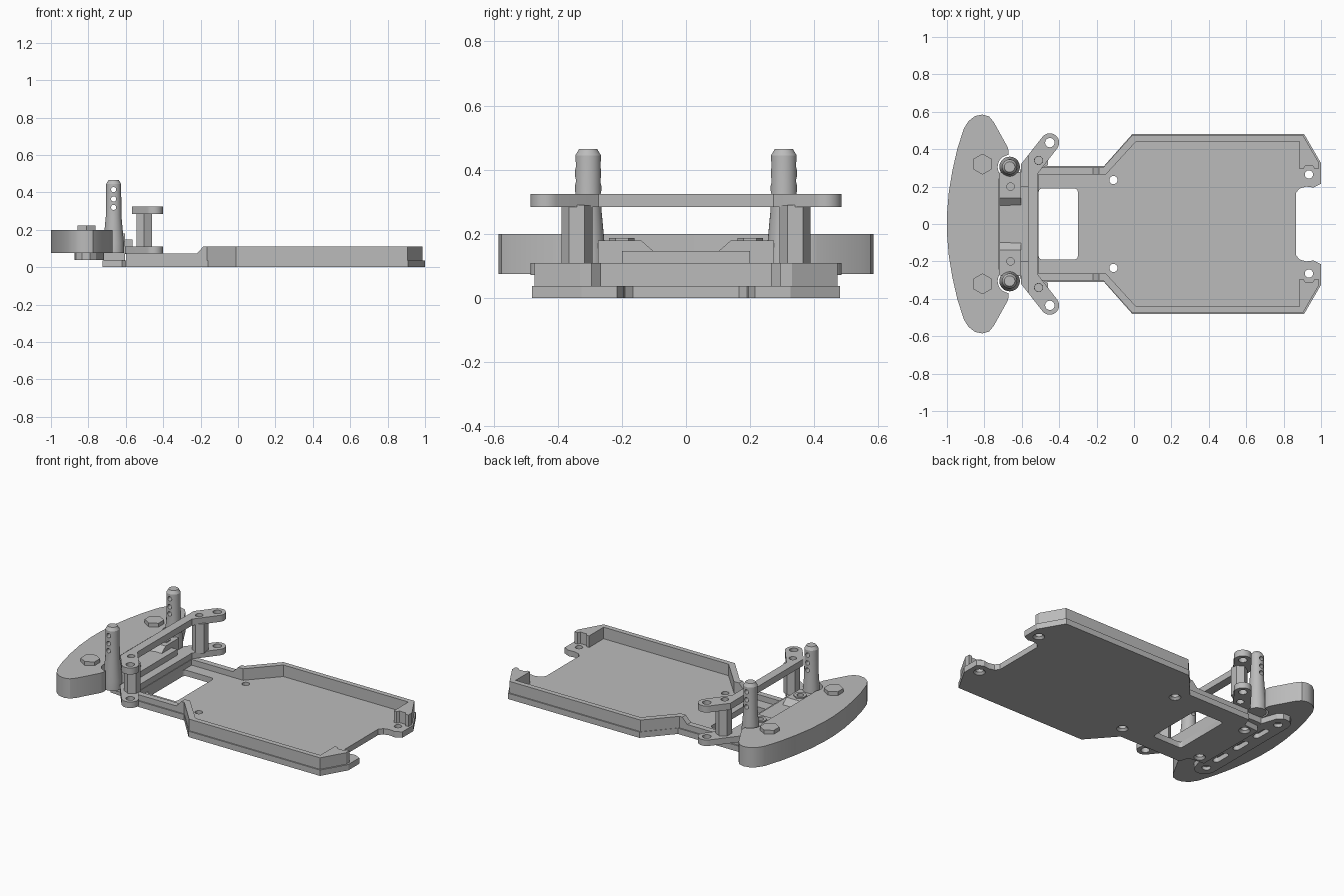
import bpy, bmesh
from math import sin, cos, pi, radians

if "Cube" in bpy.data.objects:
    bpy.data.objects.remove(bpy.data.objects["Cube"])

grey = bpy.data.materials.new("plain grey")
grey.use_nodes = True
GREY = (0.5, 0.5, 0.5, 1)
grey.diffuse_color = GREY
grey.node_tree.nodes["Principled BSDF"].inputs["Base Color"].default_value = GREY


def finish(name, bm):
    """Turn a bmesh into an object with the shared material."""
    bmesh.ops.recalc_face_normals(bm, faces=bm.faces)
    me = bpy.data.meshes.new(name)
    bm.to_mesh(me)
    bm.free()
    me.materials.append(grey)
    ob = bpy.data.objects.new(name, me)
    bpy.context.scene.collection.objects.link(ob)
    return ob


def prism(name, pts, lo, hi, axis="z"):
    """Extrude a 2D outline from lo to hi along an axis."""
    place = {"z": lambda a, b, h: (a, b, h),
             "y": lambda a, b, h: (a, h, b),
             "x": lambda a, b, h: (h, a, b)}[axis]
    bm = bmesh.new()
    rings = [[bm.verts.new(place(a, b, h)) for a, b in pts] for h in (lo, hi)]
    bm.faces.new(rings[0])
    bm.faces.new(rings[1])
    n = len(pts)
    for i in range(n):
        j = (i + 1) % n
        bm.faces.new((rings[0][i], rings[0][j], rings[1][j], rings[1][i]))
    return finish(name, bm)


def lathe(name, x, y, profile, n=32):
    """Stack rings of (radius, height) into a turned part."""
    bm = bmesh.new()
    rings = [[bm.verts.new((x + r * cos(2 * pi * i / n), y + r * sin(2 * pi * i / n), z))
              for i in range(n)] for r, z in profile]
    bm.faces.new(rings[0])
    bm.faces.new(rings[-1])
    for a, b in zip(rings, rings[1:]):
        for i in range(n):
            j = (i + 1) % n
            bm.faces.new((a[i], a[j], b[j], b[i]))
    return finish(name, bm)


def arc(cx, cy, r, start, end, n=12):
    return [(cx + r * cos(radians(start + (end - start) * i / n)),
             cy + r * sin(radians(start + (end - start) * i / n))) for i in range(n + 1)]


def circle(cx, cy, r, n=24, turn=0):
    return arc(cx, cy, r, turn, turn + 360, n)[:-1]


def mirrored(half):
    """Close a half outline across y = 0."""
    return half + [(x, -y) for x, y in reversed(half)]


def hole(x, y, r, lo=-1, hi=1, n=24):
    return prism("cutter", circle(x, y, r, n), lo, hi)


def cut(ob, cutters):
    """Subtract the cutters, bake the result and drop the helpers."""
    for c in cutters:
        c.hide_render = True
        m = ob.modifiers.new("cut", "BOOLEAN")
        m.operation, m.solver, m.object = "DIFFERENCE", "EXACT", c
    bpy.context.view_layer.update()
    dg = bpy.context.evaluated_depsgraph_get()
    me = bpy.data.meshes.new_from_object(ob.evaluated_get(dg))
    ob.modifiers.clear()
    ob.data = me
    for c in cutters:
        bpy.data.objects.remove(c)
    return ob


SIDES = (1, -1)
POST = (-0.665, 0.305)
BOSS = (-0.51, 0.34)
EAR = (-0.45, 0.435)

# Flat base plate with window, screw holes and countersinks
base = prism("base_plate", mirrored(
    [(-0.725, 0.24), (-0.62, 0.25), (-0.6, 0.31), (-0.16, 0.31), (-0.01, 0.48),
     (0.91, 0.48), (1, 0.325), (1, 0.215), (0.96, 0.195), (0.92, 0.2),
     (0.885, 0.19), (0.865, 0.165)]), 0, 0.037)
window = mirrored(arc(-0.49, 0.17, 0.02, 180, 90, 4) + arc(-0.32, 0.17, 0.02, 90, 0, 4))
cutters = [prism("cutter", window, -1, 1)]
for s in SIDES:
    for x, y in ((0.935, 0.265), (-0.11, 0.235), (-0.66, 0.2)):
        cutters += [hole(x, s * y, 0.022),
                    lathe("cutter", x, s * y, [(0.036, -0.01), (0.034, 0), (0.02, 0.015)], 24)]
cut(base, cutters)

# Side walls: tall round the tray, low along the neck, open at the tail
wall = prism("tray_wall", mirrored(
    [(-0.6, 0.302), (-0.165, 0.302), (-0.012, 0.472), (0.905, 0.472),
     (0.987, 0.33), (0.987, 0.2)]), 0.03, 0.11)
inner = mirrored([(-0.51, 0.265), (-0.15, 0.265), (0.01, 0.44), (0.885, 0.44),
                  (0.885, 0.295), (0.905, 0.295), (0.915, 0.31), (0.955, 0.31),
                  (0.965, 0.295), (1.1, 0.295)])
step = [(-1, 0.073), (-0.22, 0.073), (-0.185, 0.111), (-0.185, 0.2), (-1, 0.2)]
cut(wall, [prism("cutter", inner, 0, 0.2), prism("cutter", step, -1, 1, "y")])

# Curved bumper, hollowed round the posts
bumper = prism("bumper", mirrored(
    [(-1, 0.05), (-0.99, 0.17), (-0.97, 0.29), (-0.945, 0.4), (-0.91, 0.51),
     (-0.885, 0.55), (-0.85, 0.577), (-0.81, 0.585), (-0.775, 0.575), (-0.75, 0.545),
     (-0.675, 0.41), (-0.67, 0.39), (-0.67, 0.35), (-0.72, 0.3), (-0.722, 0.05)]),
    0.075, 0.2)
cut(bumper, [hole(POST[0], s * POST[1], 0.064, n=32) for s in SIDES])

# Bumper support plate with three slots
support = prism("bumper_support", mirrored(
    [(-0.875, 0.33), (-0.865, 0.37), (-0.835, 0.395), (-0.79, 0.395), (-0.76, 0.37),
     (-0.72, 0.25), (-0.61, 0.25)]), 0.039, 0.076)
cutters = [hole(-0.81, s * 0.32, 0.026, -1, 0.06) for s in SIDES]
for y in (-0.18, 0, 0.18):
    slot = arc(-0.8, y + 0.04, 0.02, 0, 180, 8) + arc(-0.8, y - 0.04, 0.02, 180, 360, 8)
    cutters.append(prism("cutter", slot, -1, 0.07))
cut(support, cutters)

# Bulkhead block with a lowered centre, and the shelf behind it
block = [(-0.275, 0.037), (-0.275, 0.18), (-0.14, 0.18), (-0.1, 0.145),
         (0.1, 0.145), (0.14, 0.18), (0.275, 0.18), (0.275, 0.037)]
bulkhead = prism("bulkhead", block, -0.72, -0.605, "x")
cut(bulkhead, [hole(-0.66, s * 0.2, 0.02) for s in SIDES])
prism("bulkhead_shelf", mirrored([(-0.66, 0.1), (-0.606, 0.2), (-0.565, 0.2)]), 0.07, 0.147)


def arm_plate(name, back, lo, hi):
    """Cross bar with an angled rounded ear at each end."""
    edge = 0.466 - (-0.489 - back) * 1.27
    half = [(back, edge)] + arc(*EAR, 0.05, 142, -38) + [(-0.513, 0.272)]
    plate = prism(name, mirrored(half), lo, hi)
    return cut(plate, [hole(x, s * y, r) for s in SIDES
                       for x, y, r in ((*EAR, 0.025), (*BOSS, 0.022))])


arm_plate("lower_arm_mount", -0.603, 0.072, 0.11)
arm_plate("upper_arm_mount", -0.567, 0.284, 0.325)

for s, side in zip(SIDES, ("left", "right")):
    # Body post with three cross holes
    post = lathe(side + "_body_post", POST[0], s * POST[1],
                 [(0.055, 0.075), (0.055, 0.13), (0.042, 0.27), (0.04, 0.445), (0.028, 0.465)])
    cut(post, [prism("cutter", circle(POST[0], z, 0.014, 16), -1, 1, "y")
               for z in (0.32, 0.365, 0.415)])
    # Hexagonal pillar between the arm mounts
    pillar = prism(side + "_pillar", circle(BOSS[0] + 0.008, s * BOSS[1], 0.048, 6, 30),
                   0.105, 0.29)
    cut(pillar, [hole(*(BOSS[0], s * BOSS[1]), 0.021, 0.25, 1)])
    # Bumper bolt head and bulkhead nut
    prism(side + "_bumper_bolt", circle(-0.81, s * 0.32, 0.056, 6, 30), 0.19, 0.224)
    nut = prism(side + "_bulkhead_nut", circle(-0.66, s * 0.2, 0.04, 6, 30), 0.17, 0.187)
    cut(nut, [hole(-0.66, s * 0.2, 0.02)])

# Smooth round surfaces and keep the edges crisp
for ob in bpy.context.scene.objects:
    if ob.type == "MESH":
        bm = bmesh.new()
        bm.from_mesh(ob.data)
        for f in bm.faces:
            f.smooth = True
        for e in bm.edges:
            e.smooth = len(e.link_faces) == 2 and e.calc_face_angle(0) < radians(28)
        bm.to_mesh(ob.data)
        bm.free()
